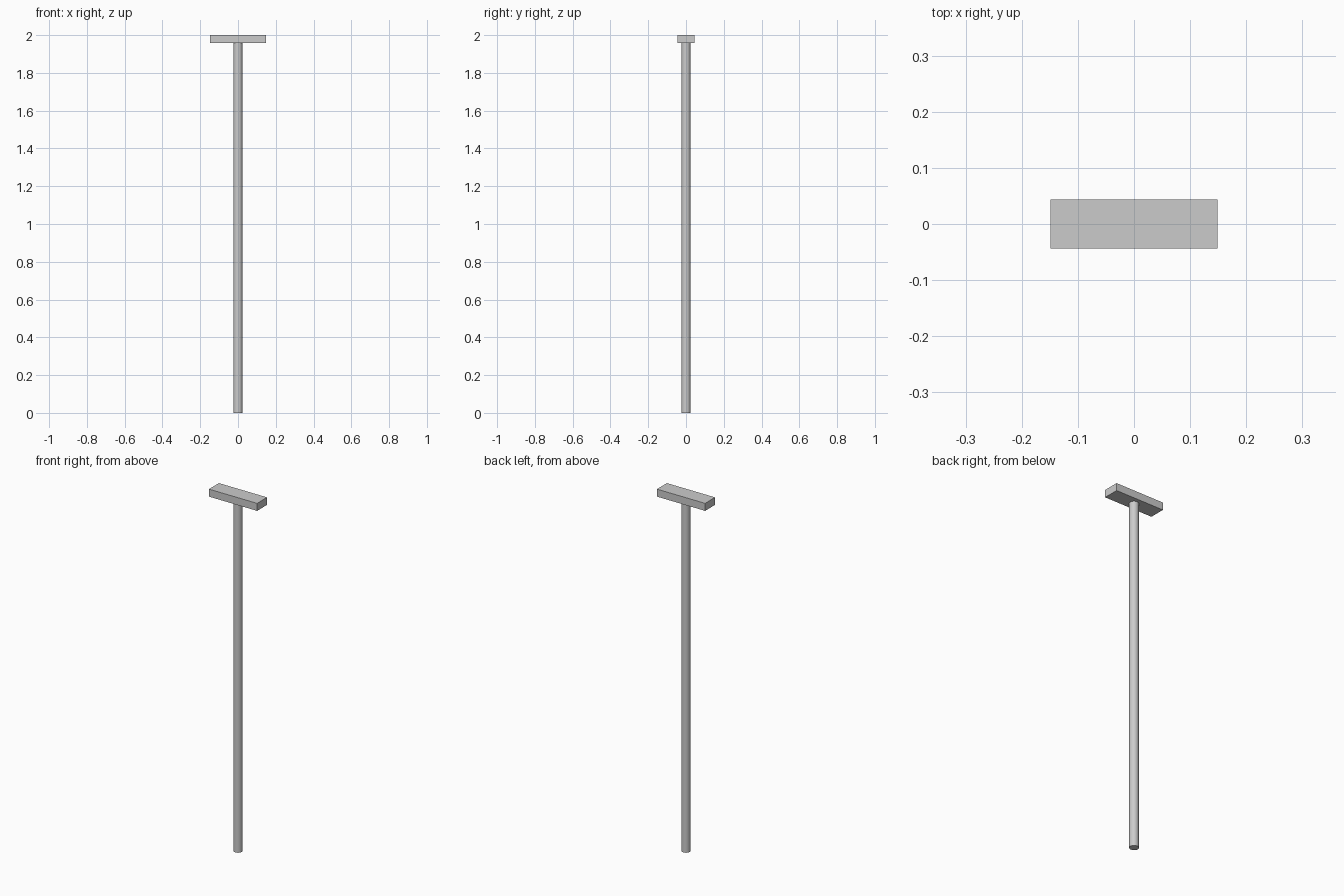
import bpy
import math

if "Cube" in bpy.data.objects:
    bpy.data.objects.remove(bpy.data.objects["Cube"])

TOP = 2.0            # overall height
PLATE_Z = 1.958      # underside of the crossbar
PLATE = (0.298, 0.088, TOP - PLATE_Z)
POLE_R = 0.024

# Round upright pole
bpy.ops.mesh.primitive_cylinder_add(vertices=24, radius=POLE_R, depth=PLATE_Z,
                                    location=(0, 0, PLATE_Z / 2))
pole = bpy.context.object
pole.name = "pole"
bpy.ops.object.shade_smooth_by_angle(angle=math.radians(35))

# Flat rectangular crossbar on top
bpy.ops.mesh.primitive_cube_add(size=1, location=(0, 0, (TOP + PLATE_Z) / 2))
bar = bpy.context.object
bar.name = "top_crossbar"
bar.scale = PLATE
bpy.ops.object.transform_apply(location=False, rotation=False, scale=True)
